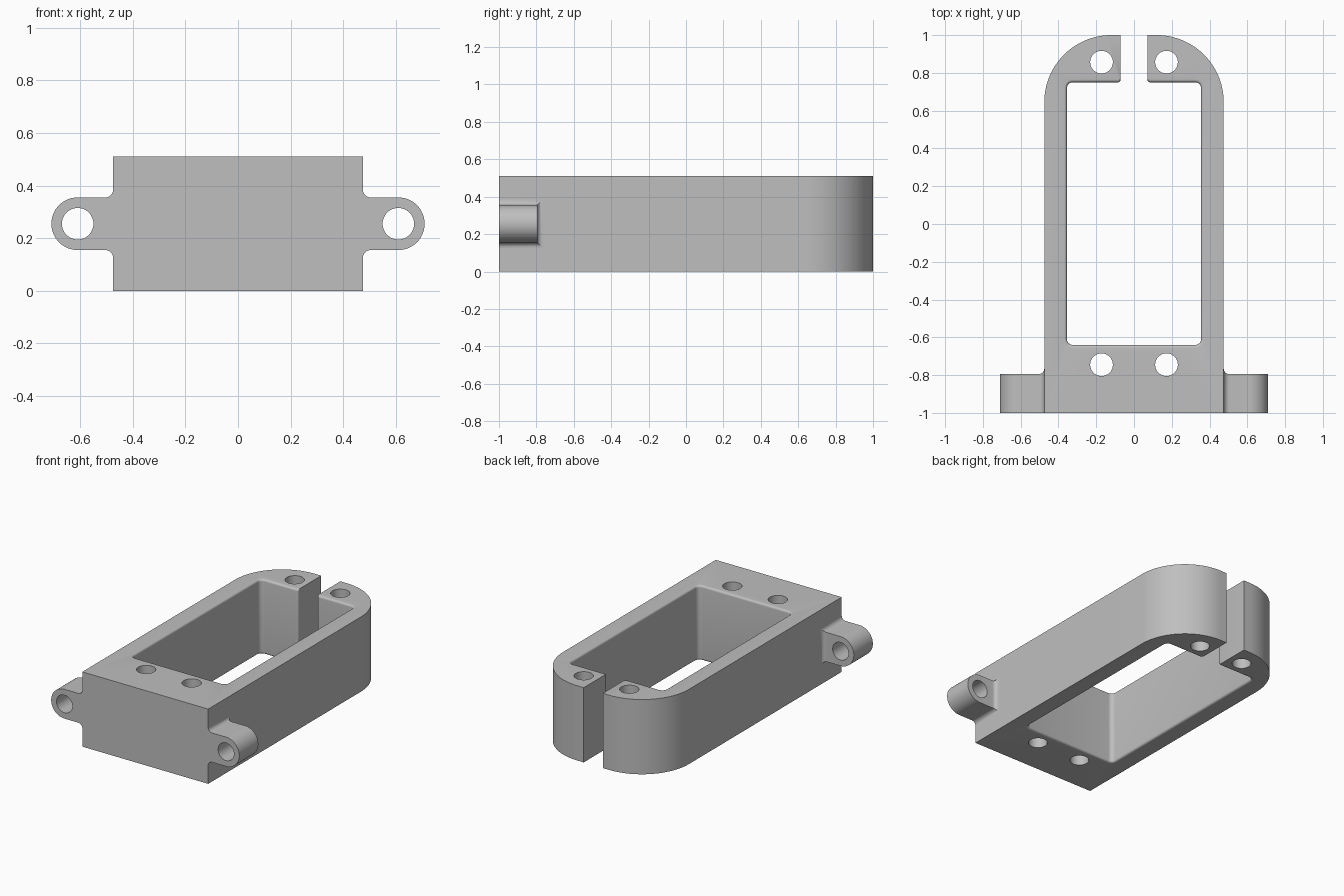
import bpy
import bmesh
from math import sin, cos, pi, sqrt
from mathutils import Vector, Matrix

HEIGHT = 0.51
HALF_W = 0.475
MID_Z = HEIGHT / 2
LUG_X, LUG_R, LUG_BACK = 0.61, 0.1, -0.795
SLOT = 0.072

if "Cube" in bpy.data.objects:
    bpy.data.objects.remove(bpy.data.objects["Cube"], do_unlink=True)

grey = bpy.data.materials.new("plain grey")
grey.use_nodes = True
grey.diffuse_color = (0.52, 0.52, 0.52, 1)
grey.node_tree.nodes["Principled BSDF"].inputs["Base Color"].default_value = grey.diffuse_color


def rounded(corners, steps=8):
    """Outline from (x, y, radius) corners."""
    out = []
    for i, (x, y, r) in enumerate(corners):
        p = Vector((x, y))
        if r == 0:
            out.append(p)
            continue
        u = (Vector(corners[i - 1][:2]) - p).normalized()
        v = (Vector(corners[(i + 1) % len(corners)][:2]) - p).normalized()
        half = u.angle(v) / 2
        centre = p + (u + v).normalized() * (r / sin(half))
        reach = r * cos(half) / sin(half)
        a = (p + u * reach - centre).normalized()
        b = (p + v * reach - centre).normalized()
        out += [centre + a.slerp(b, k / steps) * r for k in range(steps + 1)]
    return out


def flare(e, r):
    """Outward offset of a fillet of radius r at distance e from the surface."""
    return r - sqrt(max(0, r * r - (r - e) ** 2))


def make_object(name, bm):
    bmesh.ops.recalc_face_normals(bm, faces=bm.faces)
    mesh = bpy.data.meshes.new(name)
    bm.to_mesh(mesh)
    bm.free()
    mesh.materials.append(grey)
    obj = bpy.data.objects.new(name, mesh)
    bpy.context.collection.objects.link(obj)
    return obj


def loft(name, sections):
    """Skin a stack of equal-length loops and cap both ends."""
    bm = bmesh.new()
    loops = [[bm.verts.new(p) for p in s] for s in sections]
    for low, high in zip(loops, loops[1:]):
        for i in range(len(low)):
            bm.faces.new((low[i - 1], low[i], high[i], high[i - 1]))
    bm.faces.new(loops[0])
    bm.faces.new(loops[-1])
    return make_object(name, bm)


def hole_cutter(location, radius, depth, along_y=False):
    bm = bmesh.new()
    turn = Matrix.Rotation(pi / 2 if along_y else 0, 4, "X")
    bmesh.ops.create_cone(bm, cap_ends=True, segments=48, radius1=radius, radius2=radius,
                          depth=depth, matrix=Matrix.Translation(location) @ turn)
    return make_object("hole_cutter", bm)


def cut(target, cutter):
    cutter.hide_render = True
    mod = target.modifiers.new("cut", "BOOLEAN")
    mod.operation = "DIFFERENCE"
    mod.solver = "EXACT"
    mod.object = cutter
    bpy.context.view_layer.objects.active = target
    bpy.ops.object.modifier_apply(modifier=mod.name)
    bpy.data.objects.remove(cutter, do_unlink=True)


def smooth(obj):
    bpy.ops.object.select_all(action="DESELECT")
    obj.select_set(True)
    bpy.context.view_layer.objects.active = obj
    bpy.ops.object.shade_smooth_by_angle(angle=0.52)


# Main frame: block with rounded back corners
outline = rounded([(-HALF_W, -1, 0), (HALF_W, -1, 0),
                   (HALF_W, 1, 0.355), (-HALF_W, 1, 0.355)], 24)
frame = loft("frame", [[(p.x, p.y, z) for p in outline] for z in (0, HEIGHT)])


# Window and slot opening, flared at both rims
def opening(d):
    w, back, front, r = 0.355 + d, 0.75 + d, -0.64 - d, 0.03 + d
    return rounded([(-w, front, r), (w, front, r), (w, back, r),
                    (SLOT, back, 0.012), (SLOT, 1.2, 0),
                    (-SLOT, 1.2, 0), (-SLOT, back, 0.012), (-w, back, r)], 6)


RIM = 0.015
rim = [(-0.1, RIM)]
for k in range(7):
    e = RIM * (1 - cos(k / 6 * pi / 2))
    rim.append((e, flare(e, RIM)))
rim += [(HEIGHT - z, d) for z, d in reversed(rim)]
cut(frame, loft("opening_cutter", [[(p.x, p.y, z) for p in opening(d)] for z, d in rim]))

# Vertical screw holes
for y in (-0.745, 0.857):
    for side in (-1, 1):
        cut(frame, hole_cutter((side * 0.172, y, MID_Z), 0.06, 1))
smooth(frame)

# Side lugs: filleted root, straight neck, round end, cross hole
FILLET = 0.03
profile = []
for k in range(9):
    e = FILLET * (1 - cos(k / 8 * pi / 2))
    o = flare(e, FILLET)
    profile.append((HALF_W + e, LUG_R + o, LUG_BACK + o))
for k in range(25):
    a = k / 24 * pi / 2
    profile.append((LUG_X + LUG_R * sin(a), max(LUG_R * cos(a), 0.001), LUG_BACK))

for side, label in ((1, "left"), (-1, "right")):
    lug = loft(label + "_lug", [[(side * x, -1, MID_Z - h), (side * x, back, MID_Z - h),
                                 (side * x, back, MID_Z + h), (side * x, -1, MID_Z + h)]
                                for x, h, back in profile])
    cut(lug, hole_cutter((side * LUG_X, -0.9, MID_Z), 0.06, 0.6, True))
    smooth(lug)
